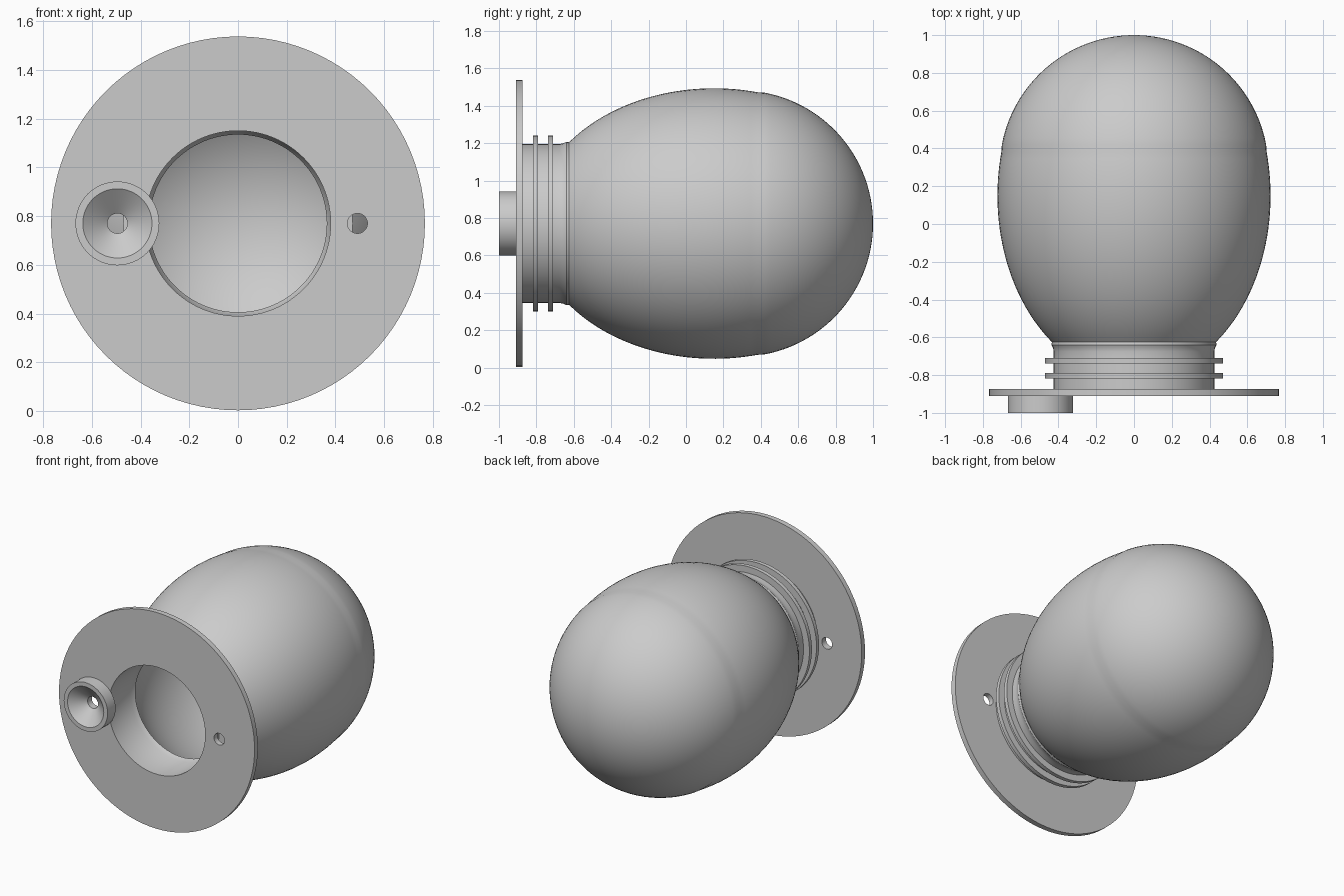
import bpy, bmesh
from math import sin, cos, pi, sqrt, tau, asin
from mathutils import Vector

cube = bpy.data.objects.get("Cube")
if cube:
    bpy.data.objects.remove(cube, do_unlink=True)

AXIS_Z = 0.77          # height of the bulb axis
FLANGE_FRONT, FLANGE_BACK = -0.91, -0.873

grey = bpy.data.materials.new("plain grey")
grey.use_nodes = True
COLOUR = (0.6, 0.6, 0.6, 1)
grey.diffuse_color = COLOUR
grey.node_tree.nodes["Principled BSDF"].inputs["Base Color"].default_value = COLOUR


def lathe(name, profile, x=0.0, closed=False, steps=96):
    """Revolve (y, radius) points about a line parallel to y."""
    bm = bmesh.new()
    verts = [bm.verts.new((r, y, 0)) for y, r in profile]
    pairs = list(zip(verts, verts[1:]))
    if closed:
        pairs.append((verts[-1], verts[0]))
    edges = [bm.edges.new(p) for p in pairs]
    bmesh.ops.spin(bm, geom=verts + edges, cent=(0, 0, 0), axis=(0, 1, 0),
                   angle=tau, steps=steps)
    bmesh.ops.remove_doubles(bm, verts=bm.verts, dist=1e-5)
    bmesh.ops.recalc_face_normals(bm, faces=bm.faces)
    bmesh.ops.translate(bm, verts=bm.verts, vec=Vector((x, 0, AXIS_Z)))
    mesh = bpy.data.meshes.new(name)
    bm.to_mesh(mesh)
    bm.free()
    mesh.materials.append(grey)
    obj = bpy.data.objects.new(name, mesh)
    bpy.context.collection.objects.link(obj)
    return obj


def activate(obj):
    bpy.ops.object.select_all(action='DESELECT')
    obj.select_set(True)
    bpy.context.view_layer.objects.active = obj


def bulb_curve(inset, y_start):
    """Elliptical side blending into a round dome, offset inward by inset."""
    a, b, mid = 0.97 - inset, 0.723 - inset, 0.15
    centre, radius, join = 0.288, 0.712 - inset, 0.42
    n = 28
    pts = []
    for i in range(n):
        y = y_start + (join - y_start) * i / n
        pts.append((y, b * sqrt(1 - ((y - mid) / a) ** 2)))
    first = asin((join - centre) / radius)
    for i in range(n + 1):
        t = first + (pi / 2 - first) * i / n
        pts.append((centre + radius * sin(t), radius * cos(t) if i < n else 0))
    return pts


# Hollow bulb with neck, two collar rings and mounting flange
NECK, BORE, RING = 0.425, 0.38, 0.471
outer = [(FLANGE_FRONT, BORE), (FLANGE_FRONT, 0.767),
         (FLANGE_BACK, 0.767), (FLANGE_BACK, NECK)]
for y in (-0.818, -0.738):
    outer += [(y, NECK), (y, RING), (y + 0.028, RING), (y + 0.028, NECK)]
outer += [(-0.675, NECK), (-0.655, 0.429), (-0.64, 0.437)]
outer += bulb_curve(0, -0.625)
inner = [(-0.66, BORE)] + bulb_curve(0.045, -0.63)
bulb = lathe("bulb_with_flange", inner[::-1] + outer)

# Two screw holes through the flange
for x in (-0.495, 0.49):
    cutter = lathe("hole_cutter", [(-1.1, 0), (-1.1, 0.041), (-0.845, 0.041), (-0.845, 0)],
                   x, steps=48)
    cutter.hide_render = True
    mod = bulb.modifiers.new("hole", 'BOOLEAN')
    mod.operation, mod.solver, mod.object = 'DIFFERENCE', 'EXACT', cutter
    activate(bulb)
    bpy.ops.object.modifier_apply(modifier=mod.name)
    bpy.data.objects.remove(cutter, do_unlink=True)

# Countersunk cup over the right-hand hole
cup = lathe("countersunk_cup",
            [(FLANGE_FRONT, 0.041), (FLANGE_FRONT, 0.172), (-1.0, 0.172),
             (-1.0, 0.142), (-0.92, 0.041)],
            -0.495, closed=True, steps=64)

for obj in (bulb, cup):
    activate(obj)
    bpy.ops.object.shade_smooth_by_angle(angle=pi / 6)
